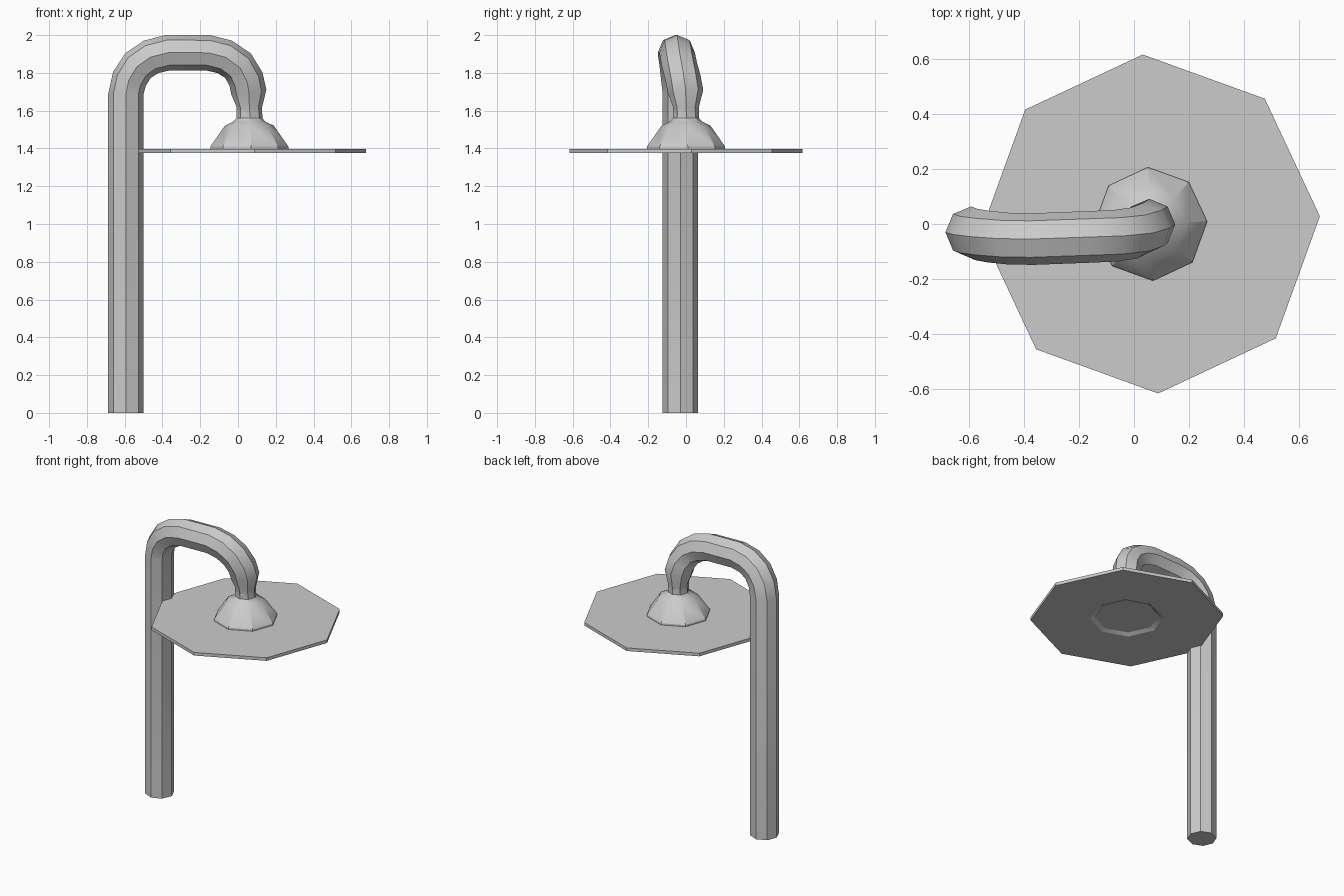
import bpy, bmesh, math
from mathutils import Vector

if "Cube" in bpy.data.objects:
    bpy.data.objects.remove(bpy.data.objects["Cube"])

SIDES = 8
HEAD_X = 0.06
TWIST = math.radians(2.6)


def skin(name, rings, cap_start=True, cap_end=True):
    """Bridge a series of point rings into one object."""
    bm = bmesh.new()
    loops = [[bm.verts.new(p) for p in ring] for ring in rings]
    for a, b in zip(loops, loops[1:]):
        for i in range(SIDES):
            j = (i + 1) % SIDES
            bm.faces.new((a[i], a[j], b[j], b[i]))
    if cap_start:
        bm.faces.new(loops[0][::-1])
    if cap_end:
        bm.faces.new(loops[-1])
    bmesh.ops.recalc_face_normals(bm, faces=bm.faces[:])
    mesh = bpy.data.meshes.new(name)
    bm.to_mesh(mesh)
    bm.free()
    obj = bpy.data.objects.new(name, mesh)
    bpy.context.collection.objects.link(obj)
    bpy.ops.object.select_all(action='DESELECT')
    obj.select_set(True)
    bpy.context.view_layer.objects.active = obj
    bpy.ops.object.shade_smooth_by_angle(angle=math.radians(30))
    return obj


def ring(center, u, v, r, turn=0.0):
    return [Vector(center) + r * (math.cos(a) * u + math.sin(a) * v)
            for a in (turn + i * math.tau / SIDES for i in range(SIDES))]


def lathe(name, profile, **kw):
    u, v = Vector((1, 0, 0)), Vector((0, 1, 0))
    return skin(name, [ring((HEAD_X, 0, z), u, v, r, TWIST) for r, z in profile], **kw)


def pipe(name, path):
    """Sweep an octagon along a path of (x, y, z, radius)."""
    pts = [Vector(p[:3]) for p in path]
    rings = []
    for i, p in enumerate(pts):
        if i == 0 or i == 1 or i >= len(pts) - 2:
            t = Vector((0, 0, 1 if i < 2 else -1))
        else:
            t = (pts[i + 1] - p).normalized() + (p - pts[i - 1]).normalized()
            t.normalize()
        u = Vector((0, 1, 0)).cross(t).normalized()
        v = t.cross(u)
        rings.append(ring(p, u, v, path[i][3]))
    return skin(name, rings)


# Upright post bending over into the shower head neck
R = 0.094
pipe("bent_pipe", [
    (-0.593, -0.030, 0.0, R), (-0.593, -0.030, 1.69, R),
    (-0.575, -0.038, 1.768, R), (-0.530, -0.046, 1.838, R),
    (-0.460, -0.053, 1.885, R), (-0.370, -0.055, 1.907, R),
    (-0.160, -0.047, 1.907, R), (-0.070, -0.043, 1.885, R),
    (0.000, -0.033, 1.838, R), (0.042, -0.015, 1.768, R),
    (0.057, -0.002, 1.70, R), (HEAD_X, 0.0, 1.62, 0.068),
    (HEAD_X, 0.0, 1.55, 0.068),
])

# Flared collar between pipe and disc
lathe("collar", [(0.068, 1.60), (0.069, 1.56), (0.085, 1.542), (0.13, 1.52),
                 (0.207, 1.41), (0.207, 1.39)])

# Wide disc with a shallow recess underneath
lathe("shower_disc", [(0.17, 1.415), (0.235, 1.376), (0.618, 1.376),
                      (0.618, 1.398), (0.19, 1.398)], cap_end=False)
